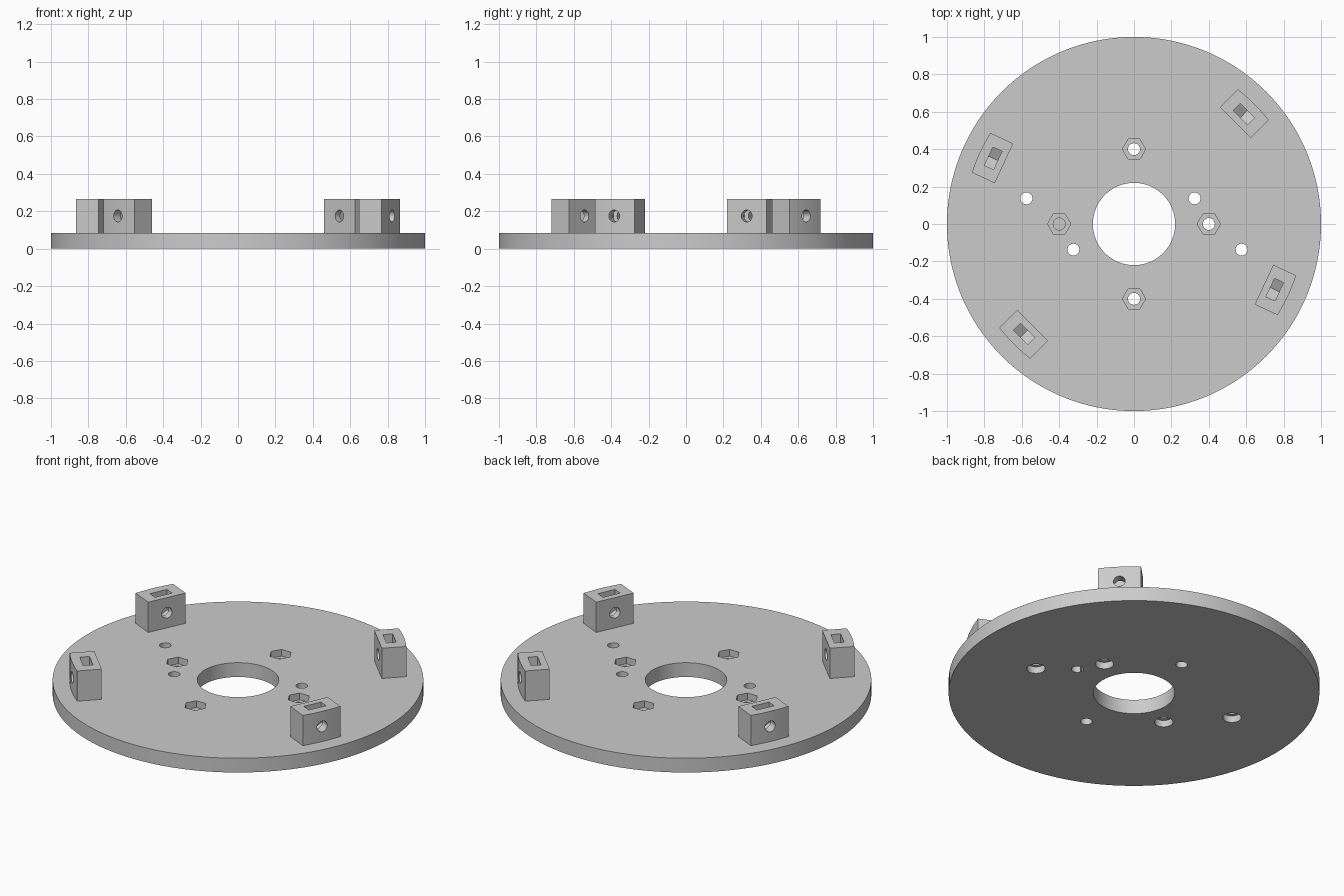
import bpy, bmesh
from math import sin, cos, pi, radians, asin
from mathutils import Matrix, Vector

if "Cube" in bpy.data.objects:
    bpy.data.objects.remove(bpy.data.objects["Cube"], do_unlink=True)

PLATE_TOP, BLOCK_TOP = 0.085, 0.265
BOLT_R, NUT_R, HEAD_R = 0.032, 0.062, 0.05
BORE_Z = 0.175

grey = bpy.data.materials.new("light grey")
grey.use_nodes = True
grey.diffuse_color = (0.6, 0.6, 0.6, 1)
grey.node_tree.nodes["Principled BSDF"].inputs["Base Color"].default_value = (0.6, 0.6, 0.6, 1)


def prism(name, outline, low, high, matrix=Matrix()):
    """Extrude a closed 2D outline from low to high, then transform it."""
    bm = bmesh.new()
    face = bm.faces.new([bm.verts.new((x, y, low)) for x, y in outline])
    top = bmesh.ops.extrude_face_region(bm, geom=[face])["geom"]
    bmesh.ops.translate(bm, vec=(0, 0, high - low),
                        verts=[v for v in top if isinstance(v, bmesh.types.BMVert)])
    bm.transform(matrix)
    bmesh.ops.recalc_face_normals(bm, faces=bm.faces)
    mesh = bpy.data.meshes.new(name)
    bm.to_mesh(mesh)
    bm.free()
    mesh.materials.append(grey)
    obj = bpy.data.objects.new(name, mesh)
    bpy.context.collection.objects.link(obj)
    return obj


def ring(radius, sides, x=0, y=0, start=0.0):
    return [(x + radius * cos(start + 2 * pi * i / sides),
             y + radius * sin(start + 2 * pi * i / sides)) for i in range(sides)]


def activate(obj):
    bpy.ops.object.select_all(action='DESELECT')
    obj.select_set(True)
    bpy.context.view_layer.objects.active = obj


def cut(obj, cutter):
    """Subtract the cutter and throw it away."""
    cutter.hide_render = True
    activate(obj)
    mod = obj.modifiers.new("cut", 'BOOLEAN')
    mod.operation, mod.solver, mod.object = 'DIFFERENCE', 'EXACT', cutter
    bpy.ops.object.modifier_apply(modifier=mod.name)
    bpy.data.objects.remove(cutter, do_unlink=True)


def smooth(obj):
    activate(obj)
    bpy.ops.object.shade_smooth_by_angle(angle=radians(30))


# Round plate with a centre hole
plate = prism("base_plate", ring(1, 128), 0, PLATE_TOP)
cut(plate, prism("centre_cutter", ring(0.22, 64), -0.1, 0.2))

# Bolt holes with hexagonal nut pockets in the top
for x, y in ((0.4, 0), (0, 0.4), (-0.4, 0), (0, -0.4)):
    cut(plate, prism("bolt_cutter", ring(BOLT_R, 24, x, y), -0.1, 0.2))
    cut(plate, prism("nut_cutter", ring(NUT_R, 6, x, y), 0.045, 0.2))

# Screw holes counterbored from below
for x, y in ((0.575, -0.137), (0.324, 0.137)):
    for s in (1, -1):
        cut(plate, prism("screw_cutter", ring(BOLT_R, 24, s * x, s * y), -0.1, 0.2))
        cut(plate, prism("head_cutter", ring(HEAD_R, 32, s * x, s * y), -0.1, 0.04))
smooth(plate)

# Mounting block: flat inside, curved outside, pointing along +x
INNER, OUTER, HALF = 0.767, 0.909, 0.117
sweep = asin(HALF / OUTER)
arc = [(OUTER * cos(sweep * t / 6), OUTER * sin(sweep * t / 6)) for t in range(-6, 7)]
block = prism("mounting_block", arc + [(INNER, HALF), (INNER, -HALF)], PLATE_TOP, BLOCK_TOP)

# Maps an outline in (y, z), extruded along x
radial = Matrix(((0, 0, 1, 0), (1, 0, 0, 0), (0, 1, 0, 0), (0, 0, 0, 1)))
cut(block, prism("bore_cutter", ring(BOLT_R, 24, 0, BORE_Z), 0.6, 1.0, radial))

# Nut slot: open at the top, pointed at the bottom
flat = NUT_R * cos(pi / 6)
slot = [(0, BORE_Z - NUT_R), (flat, BORE_Z - NUT_R / 2), (flat, 0.4),
        (-flat, 0.4), (-flat, BORE_Z - NUT_R / 2)]
cut(block, prism("slot_cutter", slot, 0.804, 0.857, radial))
smooth(block)

# Four blocks around the plate
names = ("back_left", "back_right", "front_right", "front_left")
for name, angle in zip(names, (45, 155, 225, 335)):
    copy = bpy.data.objects.new(name + "_block", block.data)
    copy.rotation_euler.z = radians(angle)
    bpy.context.collection.objects.link(copy)
bpy.data.objects.remove(block, do_unlink=True)
